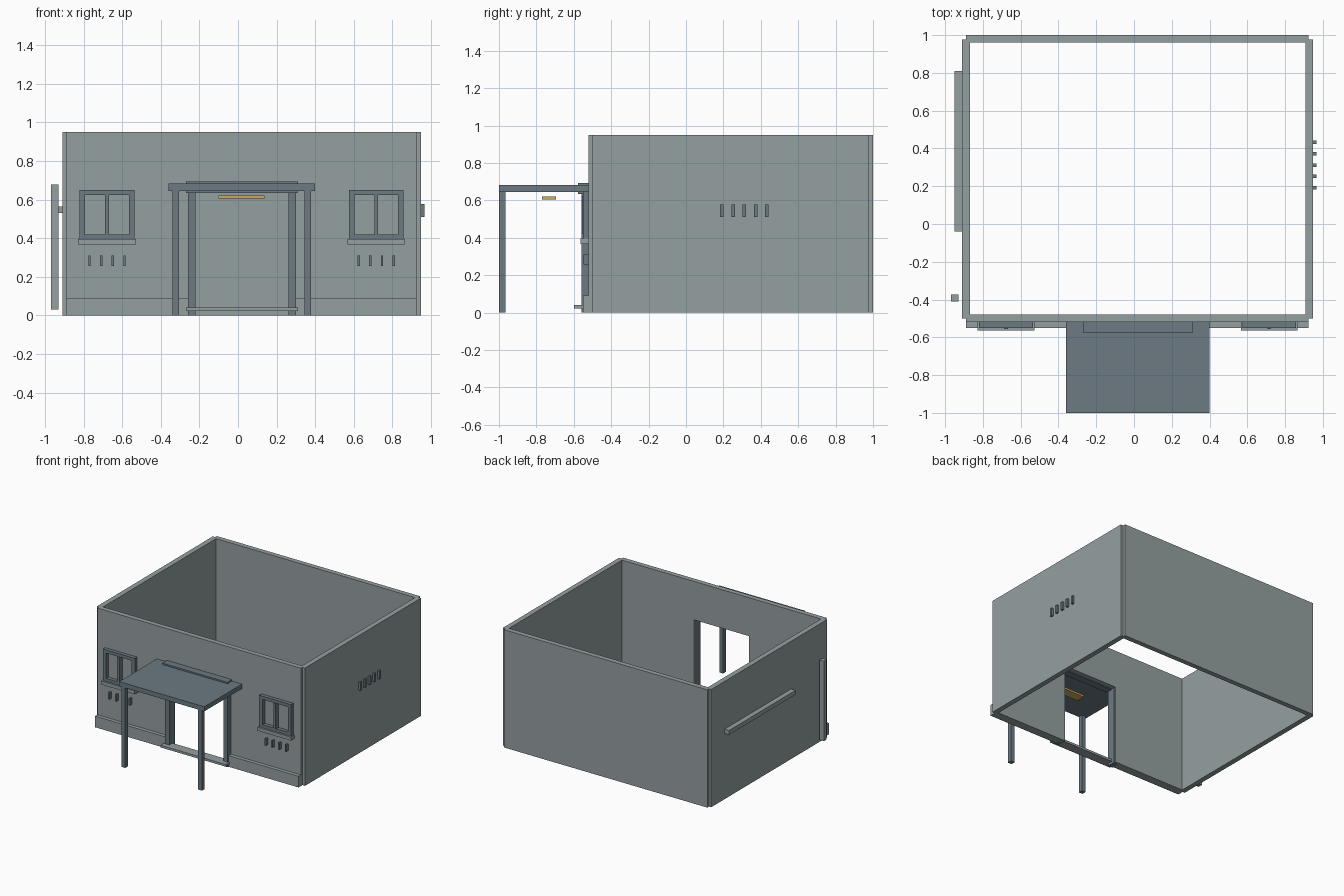
import bpy

if "Cube" in bpy.data.objects:
    bpy.data.objects.remove(bpy.data.objects["Cube"])


def mat(name, rgb):
    m = bpy.data.materials.new(name)
    m.diffuse_color = (*rgb, 1)
    m.use_nodes = True
    m.node_tree.nodes["Principled BSDF"].inputs["Base Color"].default_value = m.diffuse_color
    return m


WALL = mat("wall_grey", (0.30, 0.35, 0.355))
TRIM = mat("slate_trim", (0.15, 0.195, 0.225))
LAMP = mat("warm_lamp", (0.60, 0.42, 0.12))

FACES = [(0, 2, 3, 1), (4, 5, 7, 6), (0, 1, 5, 4),
         (2, 6, 7, 3), (0, 4, 6, 2), (1, 3, 7, 5)]


def box(name, x, y, z, m):
    """Box from (min, max) ranges."""
    verts = [(a, b, c) for c in z for b in y for a in x]
    me = bpy.data.meshes.new(name)
    me.from_pydata(verts, [], FACES)
    me.materials.append(m)
    ob = bpy.data.objects.new(name, me)
    bpy.context.collection.objects.link(ob)
    return ob


H = 0.95
FRONT = -0.52          # outer face of the front wall
L, R = -0.225, 0.265   # doorway sides
DOOR_H = 0.64

# walls, open at top and bottom
box("left_wall", (-0.91, -0.868), (-0.5, 0.978), (0, H), WALL)
box("right_wall", (0.907, 0.948), (-0.5, 0.978), (0, H), WALL)
box("back_wall", (-0.89, 0.925), (0.96, 1.0), (0, H), WALL)
box("front_wall_left", (-0.89, L), (FRONT, -0.48), (0, H), WALL)
box("front_wall_right", (R, 0.925), (FRONT, -0.48), (0, H), WALL)
box("front_wall_over_door", (L, R), (FRONT, -0.48), (DOOR_H, H), WALL)

# plinth either side of the door
box("plinth_left", (-0.89, -0.26), (-0.55, FRONT), (0, 0.09), WALL)
box("plinth_right", (0.30, 0.925), (-0.55, FRONT), (0, 0.09), WALL)

# door surround
box("door_jamb_left", (-0.26, -0.22), (-0.56, -0.49), (0, DOOR_H), TRIM)
box("door_jamb_right", (0.262, 0.30), (-0.56, -0.49), (0, DOOR_H), TRIM)
box("door_header", (-0.27, 0.31), (-0.578, FRONT), (0.635, 0.694), TRIM)
box("threshold", (-0.27, 0.31), (-0.60, FRONT), (0.022, 0.04), WALL)

# porch
box("canopy", (-0.36, 0.40), (-1.0, FRONT), (0.645, 0.682), TRIM)
for side, x in (("left", -0.323), ("right", 0.362)):
    box("porch_post_" + side, (x - 0.017, x + 0.017), (-1.0, -0.965), (0, 0.646), TRIM)
box("porch_lamp", (-0.10, 0.137), (-0.77, -0.695), (0.605, 0.62), LAMP)

# windows, sills and the vent slots below them
for side, cx in (("left", -0.678), ("right", 0.716)):
    n = "window_" + side
    y = (-0.55, FRONT)
    for s in (-1, 1):
        xs = sorted((cx + s * 0.142, cx + s * 0.113))
        box(n + "_stile", xs, y, (0.395, 0.65), TRIM)
    box(n + "_top_rail", (cx - 0.113, cx + 0.113), y, (0.624, 0.65), TRIM)
    box(n + "_bottom_rail", (cx - 0.113, cx + 0.113), y, (0.395, 0.42), TRIM)
    box(n + "_mullion", (cx - 0.01, cx + 0.01), (-0.556, FRONT), (0.42, 0.624), TRIM)
    box(n + "_sill", (cx - 0.15, cx + 0.15), (-0.563, FRONT), (0.367, 0.395), WALL)
    for i in range(4):
        x = cx - 0.091 + 0.0605 * i
        box(n + "_vent", (x - 0.006, x + 0.006), (-0.547, FRONT), (0.256, 0.31), TRIM)

# vent slots on the right wall
for i in range(5):
    y = 0.192 + 0.06 * i
    box("side_vent", (0.947, 0.965), (y - 0.009, y + 0.009), (0.511, 0.577), TRIM)

# rail and downpipe on the left
box("side_rail", (-0.95, -0.909), (-0.04, 0.81), (0.53, 0.565), WALL)
box("downpipe", (-0.968, -0.93), (-0.41, -0.373), (0.032, 0.677), WALL)
